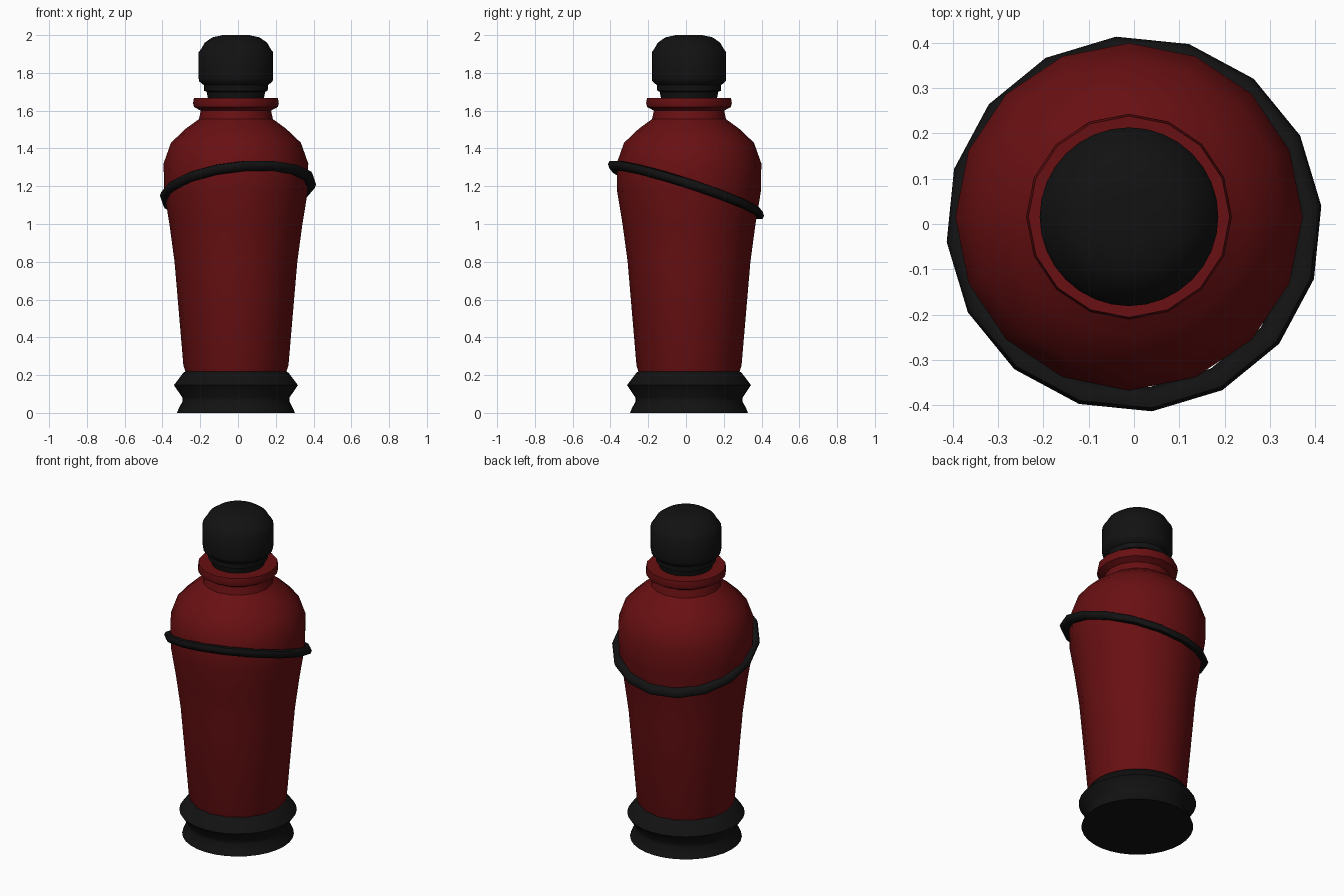
import bpy, bmesh, math

if "Cube" in bpy.data.objects:
    bpy.data.objects.remove(bpy.data.objects["Cube"])

AXIS = (-0.011, 0.016)  # bottle axis sits slightly off the origin


def material(name, rgb):
    m = bpy.data.materials.new(name)
    m.diffuse_color = (*rgb, 1)
    m.use_nodes = True
    m.node_tree.nodes["Principled BSDF"].inputs["Base Color"].default_value = m.diffuse_color
    return m


RED = material("dark red", (0.14, 0.005, 0.006))
BLACK = material("black", (0.006, 0.006, 0.006))


def finish(name, bm, mat, angle=40):
    bmesh.ops.recalc_face_normals(bm, faces=bm.faces)
    me = bpy.data.meshes.new(name)
    bm.to_mesh(me)
    bm.free()
    me.materials.append(mat)
    for p in me.polygons:
        p.use_smooth = True
    me.set_sharp_from_angle(angle=math.radians(angle))
    ob = bpy.data.objects.new(name, me)
    bpy.context.collection.objects.link(ob)
    return ob


def lathe(name, profile, sides, mat):
    """Closed solid of revolution from (radius, height) points."""
    bm = bmesh.new()
    rings = []
    for r, z in profile:
        rings.append([bm.verts.new((AXIS[0] + r * math.cos(math.tau * i / sides),
                                    AXIS[1] + r * math.sin(math.tau * i / sides), z))
                      for i in range(sides)])
    for a, b in zip(rings, rings[1:]):
        for i in range(sides):
            j = (i + 1) % sides
            bm.faces.new((a[i], a[j], b[j], b[i]))
    bm.faces.new(rings[0][::-1])
    bm.faces.new(rings[-1])
    return finish(name, bm, mat)


# Waisted foot
lathe("base", [(0.312, 0), (0.302, 0.025), (0.283, 0.06), (0.283, 0.08), (0.328, 0.147),
               (0.278, 0.213), (0.266, 0.22)], 32, BLACK)

# Flask body with shoulder, neck and collar
lathe("body", [(0.265, 0.2), (0.268, 0.22), (0.278, 0.25), (0.325, 0.8), (0.352, 1.0),
               (0.380, 1.17), (0.383, 1.32), (0.344, 1.43), (0.265, 1.505), (0.196, 1.555),
               (0.186, 1.60), (0.222, 1.62), (0.227, 1.64), (0.222, 1.668), (0.15, 1.668)],
      16, RED)

# Stopper cap
lathe("cap", [(0.145, 1.65), (0.155, 1.70), (0.168, 1.705), (0.170, 1.735), (0.194, 1.755),
              (0.197, 1.77), (0.197, 1.91), (0.185, 1.925), (0.165, 1.96), (0.125, 1.988),
              (0.07, 2.0), (0.02, 2.0)], 32, BLACK)

# Slanted cord around the shoulder, sheared out of the horizontal plane
bm = bmesh.new()
N, M, R, T = 16, 8, 0.388, 0.027
loops = []
for i in range(N):
    a = math.tau * i / N + math.radians(5.5)
    loop = []
    for k in range(M):
        b = math.tau * k / M
        r = R + T * math.cos(b)
        x, y = r * math.cos(a), r * math.sin(a)
        loop.append(bm.verts.new((x, y, 1.18 + 0.10 * x - 0.32 * y + T * math.sin(b))))
    loops.append(loop)
for i in range(N):
    p, q = loops[i], loops[(i + 1) % N]
    for k in range(M):
        m = (k + 1) % M
        bm.faces.new((p[k], q[k], q[m], p[m]))
finish("cord", bm, BLACK, 50)
